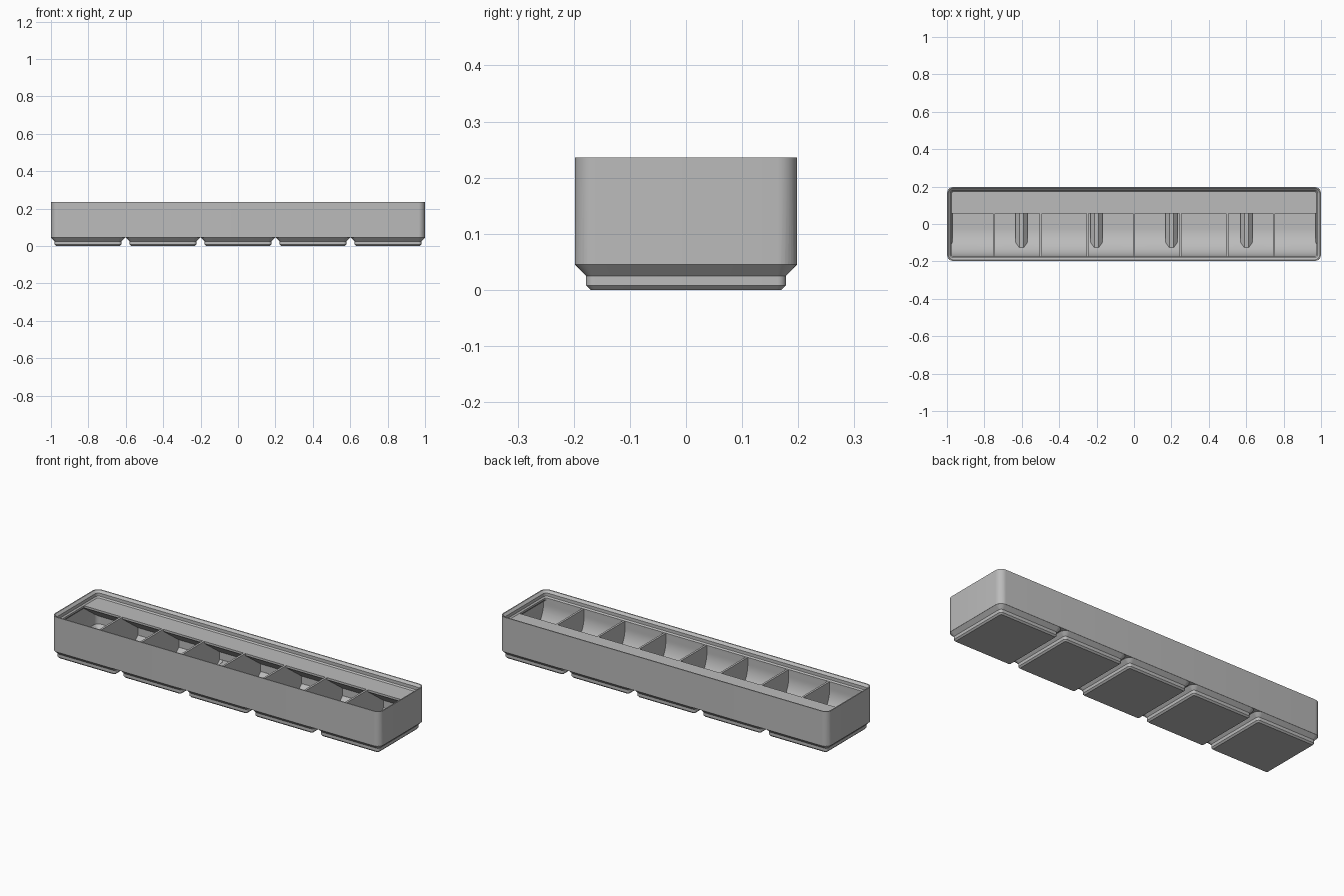
import bpy, bmesh
from math import sin, cos, pi

cube = bpy.data.objects.get("Cube")
if cube:
    bpy.data.objects.remove(cube)

HX, HY = 1.0, 0.198          # half length and half depth of the bin
UNIT = 0.401                 # spacing of the five feet
PITCH, ROOM = 0.2492, 0.2377  # compartment spacing and width
FEET = [UNIT * i for i in range(-2, 3)]


def finish(bm, name):
    bmesh.ops.recalc_face_normals(bm, faces=bm.faces)
    mesh = bpy.data.meshes.new(name)
    bm.to_mesh(mesh)
    bm.free()
    obj = bpy.data.objects.new(name, mesh)
    bpy.context.collection.objects.link(obj)
    return obj


def loft(bm, rings, cx=0.0, steps=8):
    """Stack rounded rectangles given as (half x, half y, corner radius, z)."""
    loops = []
    for hx, hy, r, z in rings:
        loop = []
        for q, (sx, sy) in enumerate([(1, 1), (-1, 1), (-1, -1), (1, -1)]):
            for i in range(steps + 1):
                a = (q + i / steps) * pi / 2
                loop.append(bm.verts.new((cx + sx * (hx - r) + r * cos(a),
                                          sy * (hy - r) + r * sin(a), z)))
        loops.append(loop)
    for low, high in zip(loops, loops[1:]):
        n = len(low)
        for i in range(n):
            j = (i + 1) % n
            bm.faces.new((low[i], low[j], high[j], high[i]))
    bm.faces.new(loops[0][::-1])
    bm.faces.new(loops[-1])


def shell(name, steps):
    """Long rounded block from (inset, z) steps."""
    bm = bmesh.new()
    loft(bm, [(HX - d, HY - d, max(0.036 - d, 0.008), z) for d, z in steps])
    return finish(bm, name)


def foot_row(name, steps):
    """Five square feet from (half size, radius, z) steps."""
    bm = bmesh.new()
    for x in FEET:
        loft(bm, [(h, h, r, z) for h, r, z in steps], x)
    return finish(bm, name)


def combine(target, tool, operation):
    mod = target.modifiers.new(operation, "BOOLEAN")
    mod.operation, mod.solver, mod.object = operation, "EXACT", tool
    bpy.context.view_layer.objects.active = target
    bpy.ops.object.modifier_apply(modifier=mod.name)
    bpy.data.objects.remove(tool)


# Outer body with the stepped stacking lip, standing on five chamfered feet
storage_bin = shell("storage_bin", [
    (0, 0.045), (0, 0.236), (0.006, 0.236), (0.018, 0.224),
    (0.018, 0.207), (0.0248, 0.2)])
feet = foot_row("feet", [
    (0.170, 0.008, 0), (0.178, 0.015, 0.008), (0.178, 0.015, 0.025),
    (0.1978, 0.035, 0.0453), (0.17, 0.015, 0.06)])
combine(storage_bin, feet, "UNION")

# Hollow space that follows the feet and leaves ridges between them
hollow = shell("hollow", [
    (0.009, 0.05), (0.009, 0.174), (0.0248, 0.19), (0.0248, 0.203)])
foot_hollow = foot_row("foot_hollow", [
    (0.169, 0.008, 0.005), (0.169, 0.008, 0.03),
    (0.1888, 0.027, 0.0502), (0.17, 0.015, 0.06)])
combine(hollow, foot_hollow, "UNION")

# Eight compartments: curved scoop in front, sloped label ledge behind
R = 0.15
scoop = [(-0.173 + R - R * cos(a), 0.01 + R - R * sin(a))
         for a in (i * pi / 48 for i in range(25))]
profile = [(-0.173, 0.203)] + scoop + [
    (0.2, 0.01), (0.2, 0.083), (0.055, 0.1885), (0.055, 0.203)]
bm = bmesh.new()
for k in range(8):
    x = (k - 3.5) * PITCH - ROOM / 2
    face = bm.faces.new([bm.verts.new((x, y, z)) for y, z in profile])
    new = bmesh.ops.extrude_face_region(bm, geom=[face])["geom"]
    bmesh.ops.translate(bm, vec=(ROOM, 0, 0), verts=[
        v for v in new if isinstance(v, bmesh.types.BMVert)])
compartments = finish(bm, "compartments")
combine(compartments, hollow, "INTERSECT")
combine(storage_bin, compartments, "DIFFERENCE")

# Plain grey plastic
grey = bpy.data.materials.new("grey_plastic")
grey.use_nodes = True
colour = (0.5, 0.5, 0.5, 1)
grey.diffuse_color = colour
grey.node_tree.nodes["Principled BSDF"].inputs["Base Color"].default_value = colour
storage_bin.data.materials.clear()
storage_bin.data.materials.append(grey)

bpy.ops.object.select_all(action="DESELECT")
storage_bin.select_set(True)
bpy.context.view_layer.objects.active = storage_bin
bpy.ops.object.shade_smooth_by_angle(angle=pi / 6)
